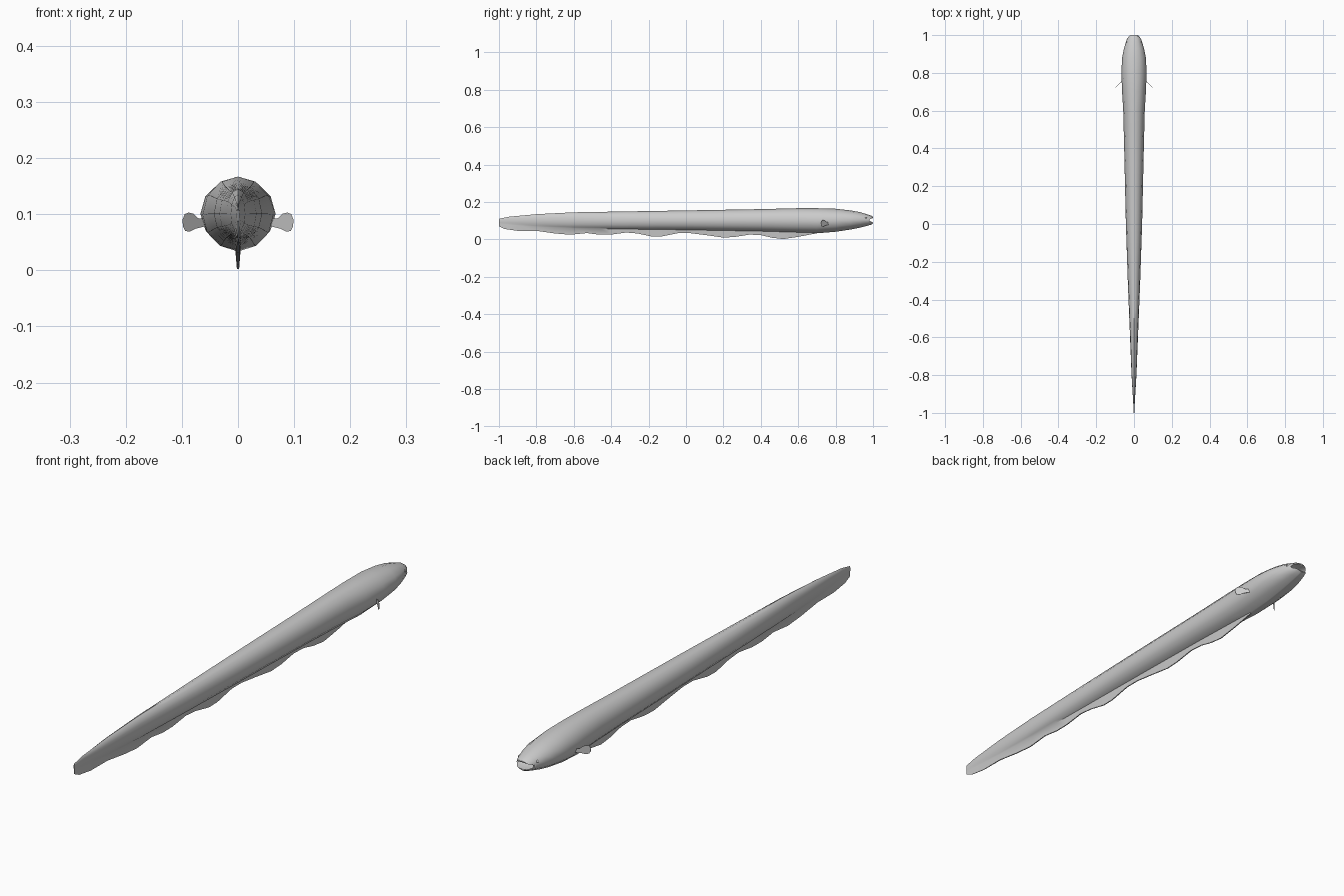
import bpy, bmesh, math
from mathutils import Vector

if "Cube" in bpy.data.objects:
    bpy.data.objects.remove(bpy.data.objects["Cube"])

grey = bpy.data.materials.new("plain grey")
grey.use_nodes = True
colour = (0.6, 0.6, 0.6, 1)
grey.diffuse_color = colour
grey.node_tree.nodes["Principled BSDF"].inputs["Base Color"].default_value = colour


def finish(name, bm, angle=50):
    bmesh.ops.recalc_face_normals(bm, faces=bm.faces)
    mesh = bpy.data.meshes.new(name)
    bm.to_mesh(mesh)
    bm.free()
    mesh.materials.append(grey)
    ob = bpy.data.objects.new(name, mesh)
    bpy.context.collection.objects.link(ob)
    bpy.ops.object.select_all(action='DESELECT')
    ob.select_set(True)
    bpy.context.view_layer.objects.active = ob
    bpy.ops.object.shade_smooth_by_angle(angle=math.radians(angle))
    return ob


def sample(table, y, column):
    for a, b in zip(table, table[1:]):
        if y <= b[0]:
            k = (y - a[0]) / (b[0] - a[0])
            return a[column] + k * (b[column] - a[column])
    return table[-1][column]


# Body stations: y, half width, top, bottom
BODY = [(-1, .002, .110, .085), (-.95, .004, .121, .079), (-.8, .013, .135, .068),
        (-.6, .021, .145, .060), (-.3, .033, .150, .055), (0, .043, .155, .051),
        (.4, .052, .162, .044), (.6, .057, .167, .038), (.7, .063, .167, .035),
        (.8, .067, .164, .042), (.88, .063, .155, .054), (.93, .053, .146, .064),
        (.97, .041, .134, .074), (.99, .033, .127, .080), (1, .025, .121, .086)]
# Rippling lower edge of the belly fin: y, z
EDGE = [(-1, .07), (-.97, .056), (-.9, .046), (-.8, .046), (-.7, .032), (-.62, .025),
        (-.53, .034), (-.46, .025), (-.4, .026), (-.32, .037), (-.26, .032), (-.18, .015),
        (-.13, .016), (-.04, .034), (.02, .034), (.1, .024), (.2, .01), (.26, .013),
        (.34, .026), (.4, .023), (.46, .009), (.52, .002), (.6, .014), (.7, .033)]

# Body with belly fin, lofted from twelve-sided sections
stations = sorted({row[0] for row in BODY + EDGE})
bm = bmesh.new()
rings = []
for y in stations:
    w, top, low = (sample(BODY, y, i) for i in (1, 2, 3))
    edge = min(sample(EDGE, y, 1), low - .001) if y <= .7 else low - .001
    mid = low + (top - low) * .48
    side = []
    for i in range(1, 6):
        a = math.pi * i / 6
        c = math.cos(a)
        side.append((w * math.sin(a), mid + c * ((top - mid) if c > 0 else (mid - low))))
    thin = min(.005, w * .5)
    side += [(thin, low), (thin * .4, edge)]
    outline = [(0, top)] + side + [(-x, z) for x, z in reversed(side)]
    rings.append([bm.verts.new((x, y, z)) for x, z in outline])
for r0, r1 in zip(rings, rings[1:]):
    for i in range(len(r0)):
        j = (i + 1) % len(r0)
        bm.faces.new((r0[i], r0[j], r1[j], r1[i]))
bm.faces.new(rings[0])
bm.faces.new(rings[-1])
body = finish("body", bm)

# Open mouth, hollowed with a flattened ball
bm = bmesh.new()
bmesh.ops.create_uvsphere(bm, u_segments=20, v_segments=12, radius=1)
for v in bm.verts:
    v.co = Vector((v.co.x * .04, 1.003 + v.co.y * .055, .103 + v.co.z * .013))
cutter = finish("mouth_cutter", bm)
cutter.hide_render = True
mod = body.modifiers.new("mouth", 'BOOLEAN')
mod.operation = 'DIFFERENCE'
mod.solver = 'EXACT'
mod.object = cutter
bpy.context.view_layer.objects.active = body
bpy.ops.object.modifier_apply(modifier=mod.name)
bpy.data.objects.remove(cutter)

# Paired side fins and eyes
FAN = [(.056, .093), (.070, .092), (.080, .101), (.088, .103), (.095, .100), (.099, .090),
       (.098, .078), (.094, .070), (.086, .069), (.076, .074), (.056, .079)]
for label, s in (("left", 1), ("right", -1)):
    bm = bmesh.new()
    layers = [[bm.verts.new((s * x, .82 - x + t, z)) for x, z in FAN] for t in (-.001, .001)]
    for layer in layers:
        bm.faces.new(layer)
    for i in range(len(FAN)):
        j = (i + 1) % len(FAN)
        bm.faces.new((layers[0][i], layers[0][j], layers[1][j], layers[1][i]))
    finish(label + "_side_fin", bm, 30)

    bm = bmesh.new()
    bmesh.ops.create_uvsphere(bm, u_segments=10, v_segments=6, radius=.005)
    bmesh.ops.translate(bm, verts=bm.verts, vec=(s * .038, .962, .115))
    finish(label + "_eye", bm)
